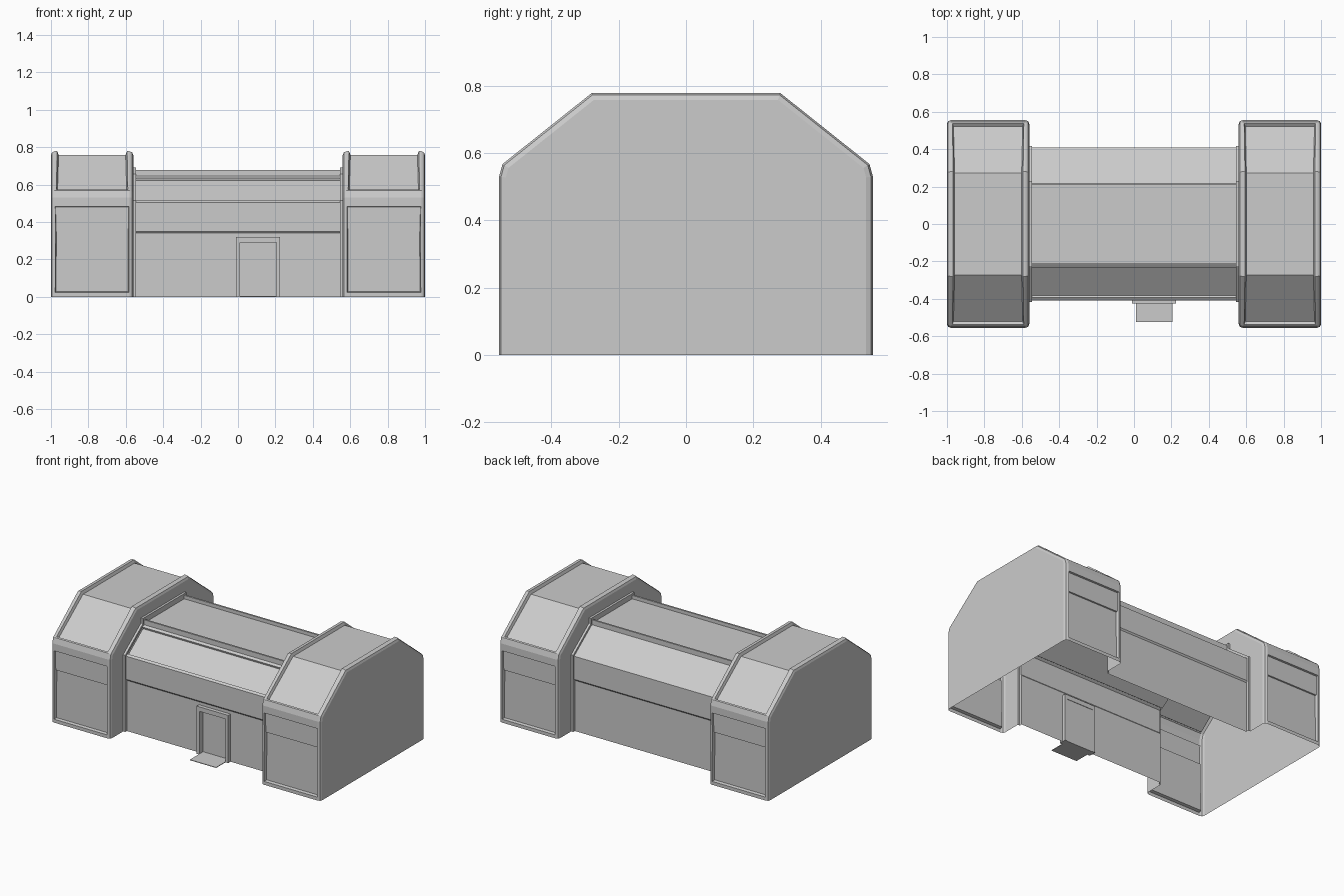
import bpy, bmesh
from mathutils import Vector

cube = bpy.data.objects.get("Cube")
if cube:
    bpy.data.objects.remove(cube, do_unlink=True)

grey = bpy.data.materials.new("plain_grey")
grey.use_nodes = True
COLOUR = (0.6, 0.6, 0.6, 1)
grey.diffuse_color = COLOUR
grey.node_tree.nodes["Principled BSDF"].inputs["Base Color"].default_value = COLOUR


def finish(bm, name):
    mesh = bpy.data.meshes.new(name)
    bm.to_mesh(mesh)
    bm.free()
    mesh.materials.append(grey)
    ob = bpy.data.objects.new(name, mesh)
    bpy.context.collection.objects.link(ob)
    return ob


def both_sides(half):
    """Mirror a (y, z) half profile into a full arch from +y to -y."""
    return half + [(-y, z) for y, z in reversed(half)]


def prism(profile, x0, x1):
    bm = bmesh.new()
    base = bm.faces.new([bm.verts.new((x0, y, z)) for y, z in profile])
    out = bmesh.ops.extrude_face_region(bm, geom=[base], use_keep_orig=True)
    verts = [g for g in out["geom"] if isinstance(g, bmesh.types.BMVert)]
    bmesh.ops.translate(bm, verts=verts, vec=(x1 - x0, 0, 0))
    bmesh.ops.recalc_face_normals(bm, faces=bm.faces[:])
    return bm


def drop(bm, test):
    faces = [f for f in bm.faces if test(f)]
    bmesh.ops.delete(bm, geom=faces, context="FACES")


def is_floor(f):
    return f.normal.z < -0.9 and f.calc_center_median().z < 0.001


def recess(bm, faces, rim, slope, depth):
    """Leave a flat rim round a group of faces and sink the rest."""
    bmesh.ops.inset_region(bm, faces=faces, thickness=rim, depth=0)
    bmesh.ops.inset_region(bm, faces=faces, thickness=slope, depth=-depth)


def box(name, x, y, z):
    bm = bmesh.new()
    bmesh.ops.create_cube(bm, size=1)
    for v in bm.verts:
        v.co = [(r[0] + r[1]) / 2 + c * (r[1] - r[0]) for r, c in zip((x, y, z), v.co)]
    return finish(bm, name)


WING = both_sides([(0.555, 0), (0.555, 0.02), (0.555, 0.35), (0.555, 0.485),
                   (0.555, 0.53), (0.545, 0.567), (0.28, 0.778)])
HALL = both_sides([(0.4, 0), (0.4, 0.34), (0.408, 0.35), (0.408, 0.505),
                   (0.22, 0.645), (0.22, 0.678), (0.208, 0.678), (0.208, 0.655)])
COLLAR = both_sides([(0.418, 0), (0.418, 0.515), (0.23, 0.655), (0.23, 0.69)])
INNER, OUTER, HALL_END = 0.56, 1.0, 0.545


# Wings: open-bottomed shells with sunken roof and wall panels
def wing(name, side):
    mid = side * (INNER + OUTER) / 2
    bm = prism(WING, side * INNER, side * OUTER)
    rim = [e for e in bm.edges
           if abs(e.verts[0].co.x - e.verts[1].co.x) < 1e-5
           and max(v.co.z for v in e.verts) > 0.001]
    bmesh.ops.bevel(bm, geom=rim, offset=0.02, segments=2, profile=0.5, affect="EDGES")
    drop(bm, is_floor)
    strip = [(f, f.calc_center_median()) for f in bm.faces
             if abs(f.calc_center_median().x - mid) < 0.01]
    recess(bm, [f for f, c in strip if c.z > 0.6], 0.013, 0.008, 0.02)
    for s in (-1, 1):
        lower, upper = [f for f, c in sorted(strip, key=lambda p: p[1].z)
                        if c.y * s > 0.5 and 0.1 < c.z < 0.45]
        recess(bm, [lower, upper], 0.004, 0.003, 0.012)
        bmesh.ops.inset_region(bm, faces=[lower], thickness=0.003, depth=-0.008)
    # Open the inner wall where the hall joins
    wall = min((f for f in bm.faces if abs(f.normal.x) > 0.99 and f.calc_area() > 0.2),
               key=lambda f: abs(f.calc_center_median().x))
    loop = list(wall.verts)
    n = len(loop)
    cut = next(i for i in range(n)
               if loop[i].co.z < 0.001 and loop[(i + 1) % n].co.z < 0.001)
    loop = loop[cut + 1:] + loop[:cut + 1]
    arch = COLLAR if loop[-1].co.y > 0 else COLLAR[::-1]
    bmesh.ops.delete(bm, geom=[wall], context="FACES_ONLY")
    bm.faces.new(loop + [bm.verts.new((side * INNER, y, z)) for y, z in arch])
    return finish(bm, name)


# Collars: narrow trim between hall and wings
def collar(name, side):
    bm = bmesh.new()
    ends = [[bm.verts.new((side * x, y, z)) for y, z in COLLAR] for x in (INNER, HALL_END)]
    hole = [bm.verts.new((side * HALL_END, y, z)) for y, z in HALL]
    for i in range(len(COLLAR) - 1):
        bm.faces.new((ends[0][i], ends[0][i + 1], ends[1][i + 1], ends[1][i]))
    bm.faces.new(ends[1] + hole[::-1])
    bmesh.ops.recalc_face_normals(bm, faces=bm.faces[:])
    return finish(bm, name)


for label, side in (("left", 1), ("right", -1)):
    wing(label + "_wing", side)
    collar(label + "_collar", side)

# Hall: open shell with a sunken front roof panel and a doorway
DOOR = (-0.01, 0.225)
bm = prism(HALL, -HALL_END, HALL_END)
drop(bm, lambda f: is_floor(f) or abs(f.normal.x) > 0.9)
slope = [f for f in bm.faces if f.normal.y < -0.3 and f.normal.z > 0.3 and f.calc_area() > 0.1]
recess(bm, slope, 0.018, 0.004, 0.012)
for point, normal in (((DOOR[0] + 0.01, 0, 0), (1, 0, 0)),
                      ((DOOR[1] - 0.01, 0, 0), (1, 0, 0)),
                      ((0, 0, 0.3), (0, 0, 1))):
    faces = [f for f in bm.faces if f.normal.y < -0.99 and f.calc_center_median().z < 0.3]
    geom = set(faces) | {e for f in faces for e in f.edges} | {v for f in faces for v in f.verts}
    bmesh.ops.bisect_plane(bm, geom=list(geom), plane_co=point, plane_no=normal)
middle = Vector((sum(DOOR) / 2, -0.4, 0.15))
drop(bm, lambda f: (f.calc_center_median() - middle).length < 0.02)
finish(bm, "hall")

# Entrance: frame, set-back door and doorstep
FRAME_Y = (-0.425, -0.375)
box("door_frame_left", (DOOR[1] - 0.02, DOOR[1]), FRAME_Y, (0, 0.32))
box("door_frame_right", (DOOR[0], DOOR[0] + 0.02), FRAME_Y, (0, 0.32))
box("door_frame_top", (DOOR[0] + 0.02, DOOR[1] - 0.02), FRAME_Y, (0.29, 0.32))
box("door", (DOOR[0] + 0.02, DOOR[1] - 0.02), (-0.385, -0.378), (0, 0.29))
box("doorstep", (DOOR[0] + 0.02, DOOR[1] - 0.02), (-0.525, -0.385), (0, 0.004))
